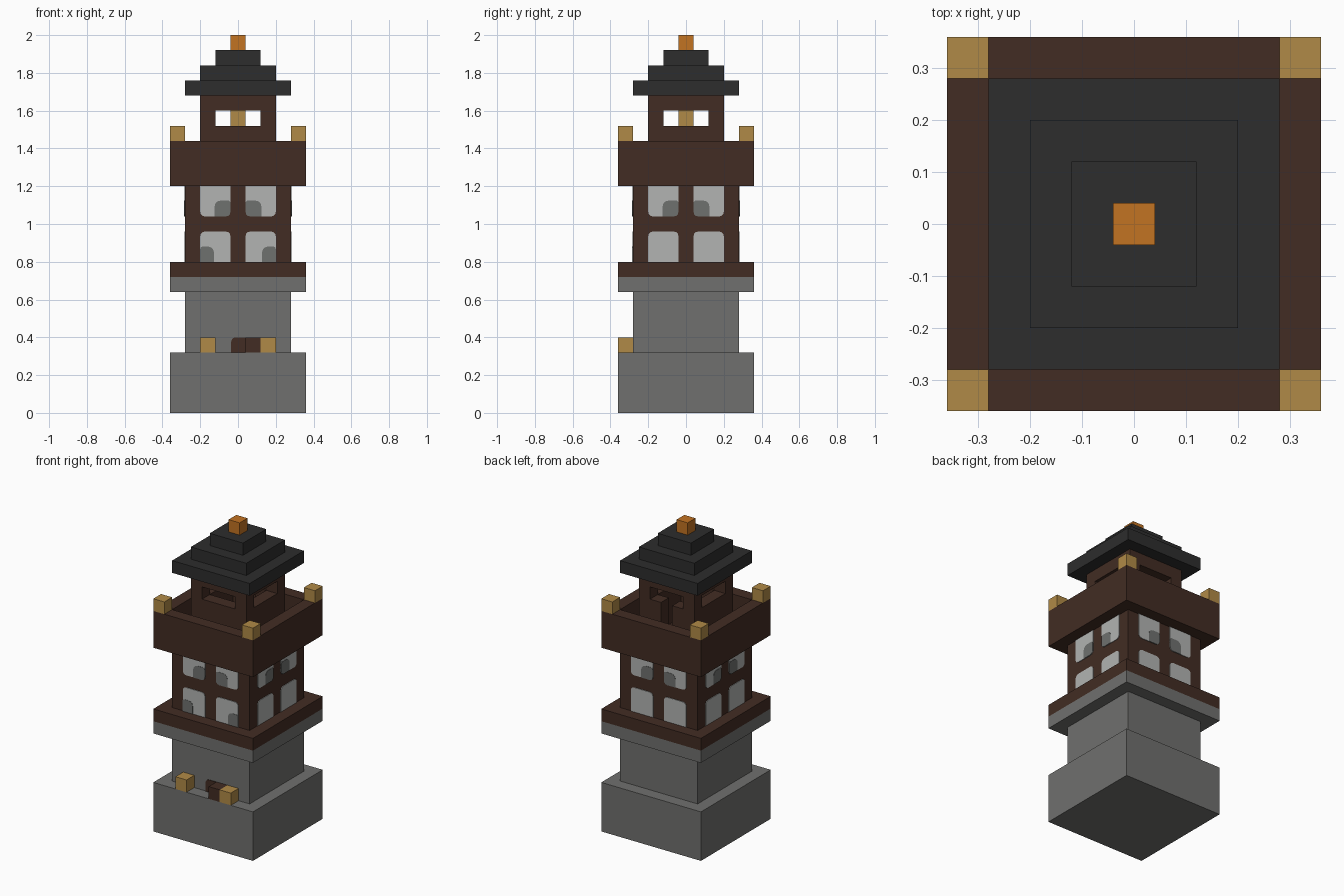
import bpy, bmesh, math
from mathutils import Matrix, Vector

if "Cube" in bpy.data.objects:
    bpy.data.objects.remove(bpy.data.objects["Cube"], do_unlink=True)

U = 0.08  # block size


def material(name, hex_code):
    def linear(c):
        return c / 12.92 if c <= 0.04045 else ((c + 0.055) / 1.055) ** 2.4
    rgb = [linear(b / 255) for b in bytes.fromhex(hex_code)]
    mat = bpy.data.materials.new(name)
    mat.use_nodes = True
    mat.diffuse_color = (*rgb, 1)
    mat.node_tree.nodes["Principled BSDF"].inputs["Base Color"].default_value = (*rgb, 1)
    return mat


STONE = material("stone grey", "70706e")
WOOD = material("dark brown wood", "422c23")
ROOF = material("charcoal", "2d2d2d")
GOLD = material("gold", "b08a47")
ORANGE = material("orange", "c27322")
PANE = material("pale grey", "b2b4b2")
SHADE = material("mid grey", "6f716f")


def finish(name, bm, mat):
    bmesh.ops.recalc_face_normals(bm, faces=bm.faces)
    mesh = bpy.data.meshes.new(name)
    bm.to_mesh(mesh)
    bm.free()
    mesh.materials.append(mat)
    obj = bpy.data.objects.new(name, mesh)
    bpy.context.collection.objects.link(obj)
    return obj


def box(name, mat, x, y, z):
    """Box from (low, high) ranges, counted in blocks."""
    bm = bmesh.new()
    size = [(b - a) * U for a, b in (x, y, z)]
    mid = [(a + b) / 2 * U for a, b in (x, y, z)]
    bmesh.ops.create_cube(bm, size=1, matrix=Matrix.Translation(mid) @ Matrix.Diagonal((*size, 1)))
    return finish(name, bm, mat)


def tier(name, mat, half, low, high):
    return box(name, mat, (-half, half), (-half, half), (low, high))


def plate(name, mat, side, x, z, radii, thick, wall=3.5):
    """Thin plate on a wall; radii run anticlockwise from the lower left corner."""
    bm = bmesh.new()
    turn = Matrix.Rotation(side * math.pi / 2, 4, "Z")
    verts = []
    corners = ((0, 0), (1, 0), (1, 1), (0, 1))
    for i, ((cx, cz), r) in enumerate(zip(corners, radii)):
        centre = Vector((x[cx] + (r if cx == 0 else -r), z[cz] + (r if cz == 0 else -r)))
        for step in range(4 if r else 1):
            a = math.pi + i * math.pi / 2 + step * math.pi / 6
            px, pz = centre.x + r * math.cos(a), centre.y + r * math.sin(a)
            verts.append(bm.verts.new(turn @ Vector((px * U, -wall * U, pz * U))))
    face = bm.faces.new(verts)
    out = bmesh.ops.extrude_face_region(bm, geom=[face])["geom"]
    bmesh.ops.translate(bm, vec=turn.to_3x3() @ Vector((0, -thick, 0)),
                        verts=[g for g in out if isinstance(g, bmesh.types.BMVert)])
    return finish(name, bm, mat)


# Stone foot and wooden body
tier("stone_base", STONE, 4.5, 0, 4)
tier("stone_shaft", STONE, 3.5, 4, 8)
tier("stone_ledge", STONE, 4.5, 8, 9)
tier("wood_ledge", WOOD, 4.5, 9, 10)
tier("wood_body", WOOD, 3.5, 10, 15)

# Entrance: door patch, block and two gold posts
plate("entrance_door", WOOD, 0, (-0.45, 0.5), (4, 5), (0, 0, 0, 0.3), 0.004)
box("entrance_block", WOOD, (0.5, 1.5), (-4.5, -3.5), (4, 5))
for label, x in (("right", -2.5), ("left", 1.5)):
    box("entrance_post_" + label, GOLD, (x, x + 1), (-4.5, -3.5), (4, 5))

# Window panes with shaded corners on all four sides
for side, label in enumerate(("front", "left", "back", "right")):
    for s in (-1, 1):
        def span(a, b):
            return tuple(sorted((s * a, s * b)))

        def round_corners(bottom_in, bottom_out, top_out, top_in):
            r = (bottom_in, bottom_out, top_out, top_in)
            return r if s > 0 else (r[1], r[0], r[3], r[2])

        tag = f"{label}_{'a' if s < 0 else 'b'}"
        plate("upper_pane_" + tag, PANE, side, span(0.5, 2.5), (13, 15), (0.3, 0.3, 0, 0), 0.004)
        plate("upper_shade_" + tag, SHADE, side, span(0.5, 1.55), (13, 14.05),
              round_corners(0.3, 0, 0.4, 0.15), 0.006)
        plate("lower_pane_" + tag, PANE, side, span(0.5, 2.5), (10, 12), (0, 0, 0.3, 0.3), 0.004)
        if side == 0:
            plate("lower_shade_" + tag, SHADE, side, span(1.6, 2.5), (10, 11),
                  round_corners(0, 0, 0.15, 0.35), 0.006)

# Balcony floor, parapet and gold corner posts
tier("balcony_floor", WOOD, 4.5, 15, 16)
for s, label in ((-1, "low"), (1, "high")):
    wall = tuple(sorted((s * 3.5, s * 4.5)))
    box("parapet_y_" + label, WOOD, (-4.5, 4.5), wall, (16, 18))
    box("parapet_x_" + label, WOOD, wall, (-3.5, 3.5), (16, 18))
    for t in (-1, 1):
        box("corner_post", GOLD, wall, tuple(sorted((t * 3.5, t * 4.5))), (18, 19))

# Lookout room: walls with a doorway at the back, open windows, lamp
box("room_front_wall", WOOD, (-2.5, 2.5), (-2.5, -1.5), (16, 19))
for s, label in ((-1, "right"), (1, "left")):
    edge = tuple(sorted((s * 1.5, s * 2.5)))
    box("room_wall_" + label, WOOD, edge, (-1.5, 1.5), (16, 19))
    box("room_back_wall_" + label, WOOD, tuple(sorted((s * 0.5, s * 2.5))), (1.5, 2.5), (16, 19))
    for t in (-2.5, 1.5):
        box("room_pillar", WOOD, edge, (t, t + 1), (19, 20))
tier("room_ceiling", WOOD, 2.5, 20, 21)
tier("room_lamp", GOLD, 0.5, 19, 20)

# Stepped roof and finial
for i, half in enumerate((3.5, 2.5, 1.5)):
    tier(f"roof_step_{i + 1}", ROOF, half, 21 + i, 22 + i)
tier("finial", ORANGE, 0.5, 24, 25)
